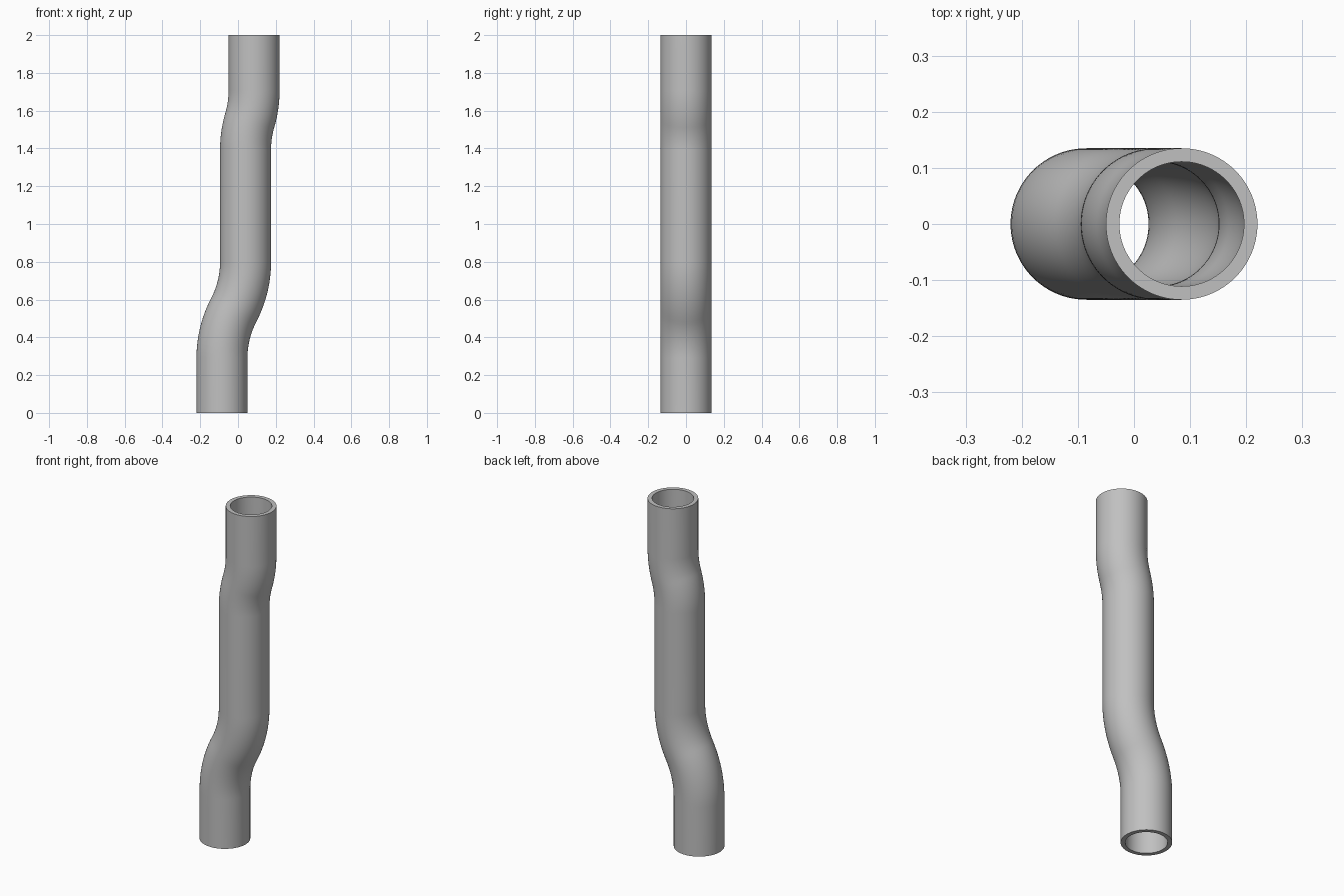
import bpy
import bmesh
from math import sin, cos, pi, asin, sqrt
from mathutils import Vector

if "Cube" in bpy.data.objects:
    bpy.data.objects.remove(bpy.data.objects["Cube"], do_unlink=True)

OUTER, INNER = 0.135, 0.111
BEND_RADIUS = 0.55
SIDES, STEPS = 96, 12

grey = bpy.data.materials.new("pipe grey")
grey.use_nodes = True
colour = (0.53, 0.53, 0.53, 1)
grey.diffuse_color = colour
grey.node_tree.nodes["Principled BSDF"].inputs["Base Color"].default_value = colour


def offset_bend(x0, x1, mid_z):
    """Two opposed arcs shifting the pipe sideways: (x, z, lean) stations."""
    d = x1 - x0
    h = sqrt(4 * BEND_RADIUS * d - d * d)
    lean = asin(h / (2 * BEND_RADIUS))
    first, second = [], []
    for i in range(STEPS + 1):
        a = lean * i / STEPS
        dx, dz = BEND_RADIUS * (1 - cos(a)), BEND_RADIUS * sin(a)
        first.append((x0 + dx, mid_z - h / 2 + dz, a))
        second.append((x1 - dx, mid_z + h / 2 - dz, a))
    return first + second[-2::-1]


# Centre line: straight ends and middle joined by two offset bends
low, mid, high = -0.085, 0.04, 0.085
path = [(low, 0, 0)] + offset_bend(low, mid, 0.545)
path += offset_bend(mid, high, 1.55) + [(high, 2, 0)]

# Sweep outer and inner walls, then close the end rims
bm = bmesh.new()


def ring(station, radius):
    x, z, lean = station
    side = Vector((cos(lean), 0, -sin(lean)))
    verts = []
    for i in range(SIDES):
        a = 2 * pi * i / SIDES
        p = Vector((x, 0, z)) + radius * (cos(a) * side + sin(a) * Vector((0, 1, 0)))
        verts.append(bm.verts.new(p))
    return verts


outer = [ring(s, OUTER) for s in path]
inner = [ring(s, INNER) for s in path]
loop = outer + inner[::-1]
for a, b in zip(loop, loop[1:] + loop[:1]):
    for i in range(SIDES):
        j = (i + 1) % SIDES
        bm.faces.new((a[i], a[j], b[j], b[i]))
bmesh.ops.recalc_face_normals(bm, faces=bm.faces)

mesh = bpy.data.meshes.new("bent_pipe")
bm.to_mesh(mesh)
bm.free()
mesh.materials.append(grey)
pipe = bpy.data.objects.new("bent_pipe", mesh)
bpy.context.collection.objects.link(pipe)

# Smooth walls with crisp rims
bpy.ops.object.select_all(action="DESELECT")
pipe.select_set(True)
bpy.context.view_layer.objects.active = pipe
bpy.ops.object.shade_smooth_by_angle()
